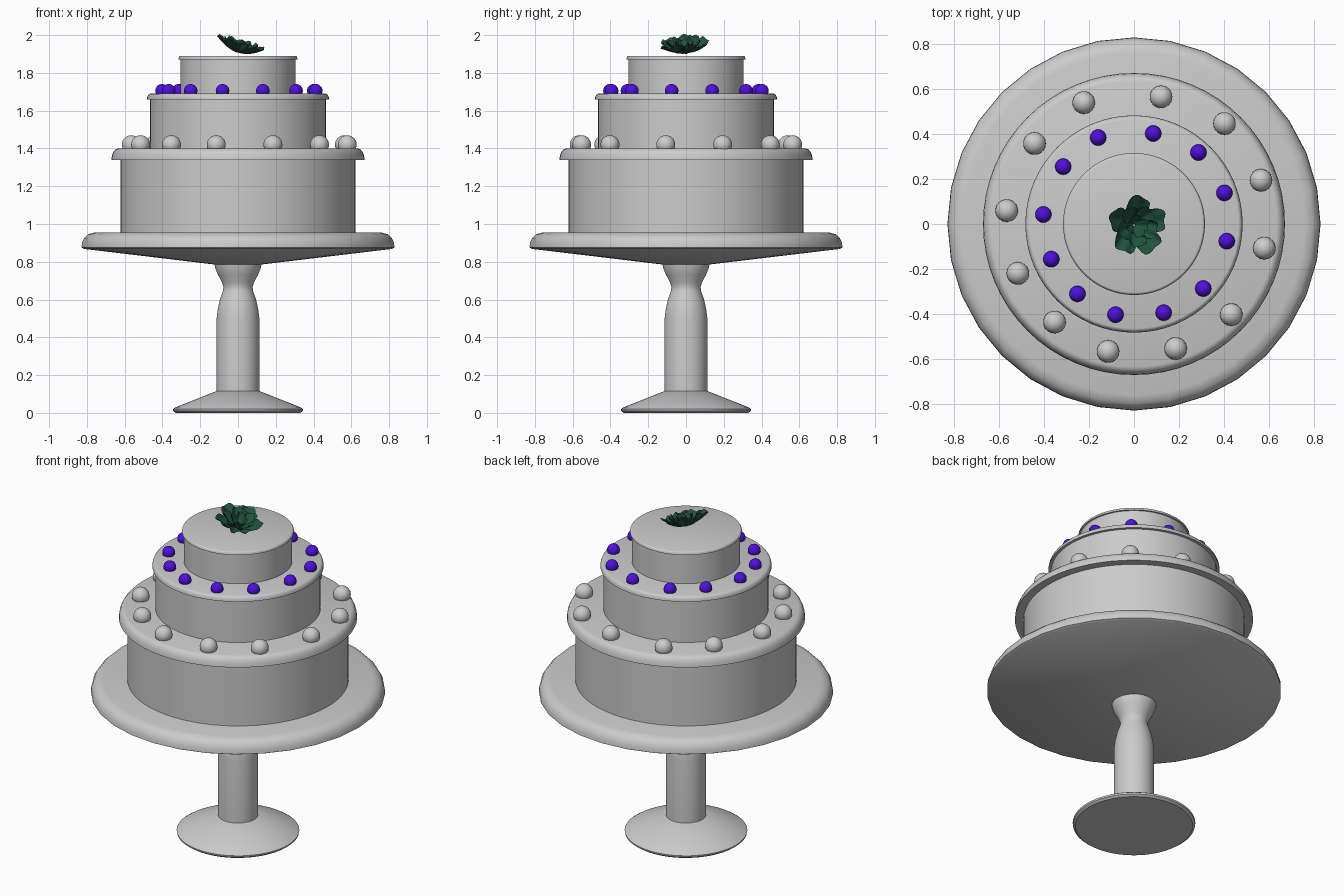
import bpy, bmesh
from math import sin, cos, pi, radians
from mathutils import Matrix, Vector

if "Cube" in bpy.data.objects:
    bpy.data.objects.remove(bpy.data.objects["Cube"])


def finish(bm, name, mat=None, angle=35):
    bmesh.ops.recalc_face_normals(bm, faces=bm.faces)
    me = bpy.data.meshes.new(name)
    bm.to_mesh(me)
    bm.free()
    ob = bpy.data.objects.new(name, me)
    bpy.context.collection.objects.link(ob)
    if mat:
        me.materials.append(mat)
    bpy.ops.object.select_all(action='DESELECT')
    ob.select_set(True)
    bpy.context.view_layer.objects.active = ob
    bpy.ops.object.shade_smooth_by_angle(angle=radians(angle))
    return ob


def lathe(name, profile, n=64):
    # Spin an open (radius, z) profile and cap both ends
    bm = bmesh.new()
    rings = [[bm.verts.new((r * cos(2 * pi * i / n), r * sin(2 * pi * i / n), z))
              for i in range(n)] for r, z in profile]
    for a, b in zip(rings, rings[1:]):
        for i in range(n):
            j = (i + 1) % n
            bm.faces.new((a[i], a[j], b[j], b[i]))
    bm.faces.new(rings[0][::-1])
    bm.faces.new(rings[-1])
    return finish(bm, name)


def material(name, color):
    m = bpy.data.materials.new(name)
    m.diffuse_color = (*color, 1)
    m.use_nodes = True
    m.node_tree.nodes["Principled BSDF"].inputs["Base Color"].default_value = m.diffuse_color
    return m


purple = material("purple", (0.08, 0.005, 0.72))
green = material("dark_green", (0.015, 0.085, 0.05))

# Stand: foot, column and plate
lathe("stand_foot", [(0.33, 0), (0.343, 0.01), (0.345, 0.02), (0.33, 0.03),
                     (0.115, 0.115)])
lathe("stand_column", [(0.113, 0.1), (0.113, 0.5), (0.107, 0.55), (0.096, 0.6),
                       (0.08, 0.645), (0.077, 0.665), (0.084, 0.69),
                       (0.108, 0.735), (0.12, 0.765), (0.125, 0.79)])
lathe("plate", [(0.12, 0.785), (0.815, 0.868), (0.828, 0.875), (0.826, 0.9),
                (0.815, 0.925), (0.795, 0.945), (0.76, 0.955)], 32)

# Cake tiers, each with a rounded icing lid: radius, bottom, top, lid radius, lid height
tiers = [("bottom", 0.622, 0.95, 1.40, 0.67, 0.06),
         ("middle", 0.465, 1.39, 1.69, 0.482, 0.03),
         ("top", 0.305, 1.68, 1.89, 0.315, 0.018)]
for name, r, z0, z1, lr, h in tiers:
    lathe(name + "_tier", [(r, z0), (r, z1 - h / 2)])
    lathe(name + "_icing_lid", [(r - 0.01, z1 - h), (lr, z1 - h)] +
          [(lr - h * 0.6 * (1 - cos(a)), z1 - h + h * sin(a))
           for a in (pi / 8, pi / 4, 3 * pi / 8, pi / 2)])

# Slightly uneven rings of beads (angles in degrees)
angles = [19, 48, 78, 112.5, 141, 174, 203, 231, 258.5, 288.5, 317, 349.5]
radii = [.596, .60, .577, .583, .568, .568, .56, .56, .577, .583, .59, .588]
for name, k, size, z, mat in (("icing_bead", 1, 0.05, 1.42, None),
                              ("berry", 0.712, 0.036, 1.705, purple)):
    for i, (a, r) in enumerate(zip(angles, radii)):
        bm = bmesh.new()
        pos = (k * r * cos(radians(a)), k * r * sin(radians(a)), z)
        bmesh.ops.create_uvsphere(bm, u_segments=24, v_segments=14, radius=size,
                                  matrix=Matrix.Translation(pos))
        finish(bm, f"{name}_{i + 1}", mat)

# Ruffled flower: layers of cupped petals, tilted toward the right
tilt = Matrix.Rotation(radians(17), 3, Vector((0.25, 1, 0)))
bm = bmesh.new()
NU, NV = 10, 6
for count, R, H, half, start in ((5, 0.132, 0.055, 0.68, 0.3),
                                 (5, 0.092, 0.062, 0.75, 0.95),
                                 (4, 0.05, 0.058, 0.9, 0.2)):
    for p in range(count):
        a0 = start + 2 * pi * p / count
        grid = []
        for j in range(NV + 1):
            v = j / NV
            row = []
            for i in range(NU + 1):
                u = 2 * i / NU - 1
                a = a0 + u * half * (0.75 + 0.25 * sin(pi * v))
                r = R * (0.1 + 0.9 * v) * (1 - 0.16 * v * u ** 4)
                r *= 1 + 0.05 * v * sin(5 * u + p)
                z = H * v ** 1.6 + 0.008 * v * sin(6 * u + 2 * p) + 0.006 * u * v
                row.append(bm.verts.new(tilt @ Vector((r * cos(a), r * sin(a), z))
                                        + Vector((0.0, -0.005, 1.908))))
            grid.append(row)
        for j in range(NV):
            for i in range(NU):
                bm.faces.new((grid[j][i], grid[j][i + 1],
                              grid[j + 1][i + 1], grid[j + 1][i]))
finish(bm, "flower", green, 60)
